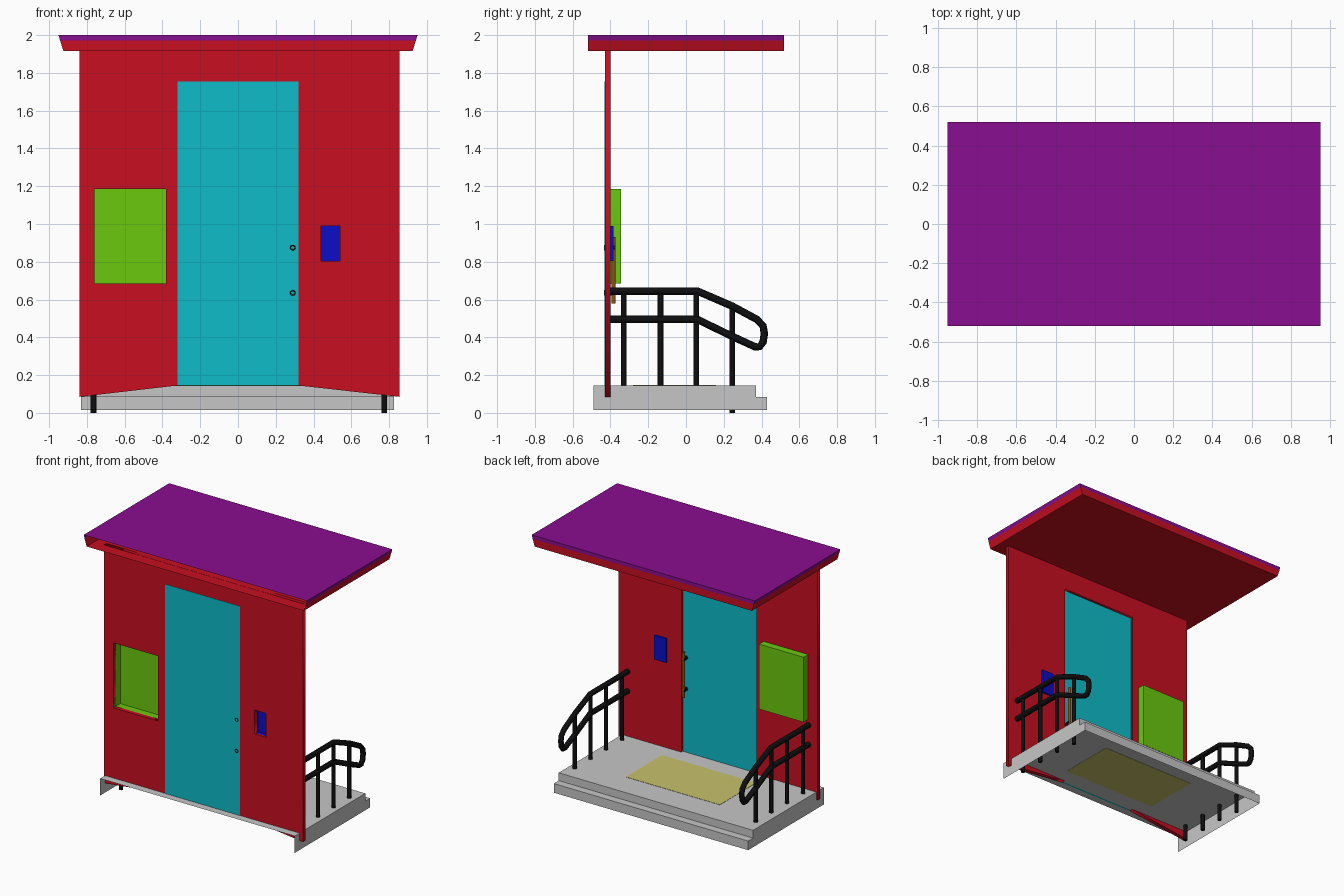
import bpy
import bmesh
from math import radians
from mathutils import Vector

cube = bpy.data.objects.get("Cube")
if cube:
    bpy.data.objects.remove(cube, do_unlink=True)


def make_material(name, rgb):
    linear = [((c / 255 + 0.055) / 1.055) ** 2.4 if c > 10 else c / 255 / 12.92 for c in rgb]
    mat = bpy.data.materials.new(name)
    mat.use_nodes = True
    mat.diffuse_color = (*linear, 1)
    bsdf = next(n for n in mat.node_tree.nodes if n.type == "BSDF_PRINCIPLED")
    bsdf.inputs["Base Color"].default_value = (*linear, 1)
    return mat


RED = make_material("red paint", (200, 15, 33))
PURPLE = make_material("purple roofing", (138, 14, 144))
TEAL = make_material("teal door paint", (14, 188, 200))
GREEN = make_material("green board", (106, 200, 14))
BLUE = make_material("blue panel", (13, 13, 200))
GREY = make_material("grey concrete", (198, 198, 198))
YELLOW = make_material("yellow mat", (200, 193, 106))
BLACK = make_material("black metal", (14, 14, 16))
BROWN = make_material("brown wood", (140, 84, 20))


def finish_mesh(name, bm, *mats):
    mesh = bpy.data.meshes.new(name)
    bm.to_mesh(mesh)
    bm.free()
    obj = bpy.data.objects.new(name, mesh)
    bpy.context.collection.objects.link(obj)
    for mat in mats:
        mesh.materials.append(mat)
    return obj


def box(name, lo, hi, mat, open_front=False):
    bm = bmesh.new()
    bmesh.ops.create_cube(bm, size=1)
    lo, hi = Vector(lo), Vector(hi)
    for v in bm.verts:
        v.co = (lo + hi) / 2 + v.co * (hi - lo)
    if open_front:
        front = [f for f in bm.faces if f.normal.y < -0.9]
        bmesh.ops.delete(bm, geom=front, context="FACES_ONLY")
    return finish_mesh(name, bm, mat)


def to_mesh(name, curve, mat, smooth=False):
    curve.materials.append(mat)
    obj = bpy.data.objects.new(name, curve)
    bpy.context.collection.objects.link(obj)
    bpy.ops.object.select_all(action="DESELECT")
    obj.select_set(True)
    bpy.context.view_layer.objects.active = obj
    bpy.ops.object.convert(target="MESH")
    if smooth:
        bpy.ops.object.shade_smooth_by_angle(angle=radians(50))
    return bpy.context.object


def tube(name, points, radius, mat):
    curve = bpy.data.curves.new(name, "CURVE")
    curve.dimensions = "3D"
    curve.bevel_depth = radius
    curve.bevel_resolution = 2
    curve.use_fill_caps = True
    spline = curve.splines.new("POLY")
    spline.points.add(len(points) - 1)
    for p, co in zip(spline.points, points):
        p.co = (*co, 1)
    return to_mesh(name, curve, mat, smooth=True)


def rectangle(x0, x1, z0, z1):
    return [(x0, z0), (x1, z0), (x1, z1), (x0, z1)]


# Wall: one flat outline with the doorway notch and two openings
BOARD = (-0.76, -0.38, 0.685, 1.185)
PANEL = (0.44, 0.54, 0.805, 0.99)
outline = [(-0.84, 0.085), (-0.32, 0.145), (-0.32, 1.755), (0.32, 1.755),
           (0.32, 0.145), (0.855, 0.085), (0.855, 1.918), (-0.84, 1.918)]
wall = bpy.data.curves.new("wall", "CURVE")
wall.dimensions = "2D"
wall.fill_mode = "BOTH"
wall.extrude = 0.015
for loop in (outline, rectangle(*BOARD), rectangle(*PANEL)):
    spline = wall.splines.new("POLY")
    spline.points.add(len(loop) - 1)
    spline.use_cyclic_u = True
    for p, (x, z) in zip(spline.points, loop):
        p.co = (x, z, 0, 1)
wall_obj = to_mesh("wall", wall, RED)
wall_obj.rotation_euler.x = radians(90)
wall_obj.location.y = -0.415

# Door and the boxes set in the openings
box("door", (-0.32, -0.432, 0.145), (0.32, -0.418, 1.755), TEAL)
for name, (x0, x1, z0, z1), y0, y1, mat in (
        ("notice_board", BOARD, -0.425, -0.345, GREEN),
        ("intercom_panel", PANEL, -0.415, -0.385, BLUE)):
    box(name, (x0, y0, z0), (x1, y1, z1), mat, open_front=True)

# Door handle
tube("handle_bar", [(0.29, -0.383, 0.58), (0.29, -0.383, 0.93)], 0.011, BROWN)
for label, z in (("lower", 0.635), ("upper", 0.875)):
    tube(f"{label}_handle_mount", [(0.29, -0.425, z), (0.29, -0.378, z)], 0.014, BLACK)
    bpy.ops.mesh.primitive_torus_add(location=(0.29, -0.432, z), rotation=(radians(90), 0, 0),
                                     major_radius=0.012, minor_radius=0.003,
                                     major_segments=16, minor_segments=6)
    ring = bpy.context.object
    ring.name = f"{label}_handle_ring"
    ring.data.materials.append(BLACK)

# Roof: hollow tray, open at the front, purple upper band and top
bm = bmesh.new()
rings = []
for half, z in ((0.925, 1.917), (0.942, 1.972), (0.95, 2.0)):
    rings.append([bm.verts.new((x, y, z)) for x, y in
                  ((half, -0.52), (half, 0.52), (-half, 0.52), (-half, -0.52))])
bm.faces.new(rings[0][::-1])
bm.faces.new(rings[2]).material_index = 1
for level in range(2):
    low, high = rings[level], rings[level + 1]
    for i in range(3):
        face = bm.faces.new((low[i], low[i + 1], high[i + 1], high[i]))
        face.material_index = level
finish_mesh("roof", bm, RED, PURPLE)

# Platform: hollow stepped shell, open below and at the front
profile = [(-0.49, 0.015), (-0.49, 0.145), (0.37, 0.145), (0.37, 0.085), (0.43, 0.085), (0.43, 0.015)]
bm = bmesh.new()
left = [bm.verts.new((0.825, y, z)) for y, z in profile]
right = [bm.verts.new((-0.83, y, z)) for y, z in profile]
bm.faces.new(left[::-1])
bm.faces.new(right)
for i in range(1, len(profile) - 1):
    bm.faces.new((left[i], left[i + 1], right[i + 1], right[i]))
finish_mesh("platform", bm, GREY)
box("door_mat", (-0.4, -0.28, 0.143), (0.4, 0.16, 0.147), YELLOW)

# Handrails: one looped tube and four posts on each side
rail = [(-0.428, 0.645), (0.06, 0.645), (0.245, 0.565), (0.375, 0.495), (0.408, 0.46),
        (0.415, 0.42), (0.408, 0.375), (0.39, 0.35), (0.365, 0.35), (0.245, 0.405),
        (0.06, 0.495), (-0.428, 0.495)]
posts = [(-0.33, 0.645, 0.018), (-0.135, 0.645, 0.018), (0.055, 0.645, 0.018), (0.245, 0.565, 0)]
for side, x in (("left", 0.775), ("right", -0.765)):
    tube(f"{side}_handrail", [(x, y, z) for y, z in rail], 0.02, BLACK)
    for number, (y, top, bottom) in enumerate(posts, 1):
        tube(f"{side}_post_{number}", [(x, y, bottom), (x, y, top)], 0.015, BLACK)
